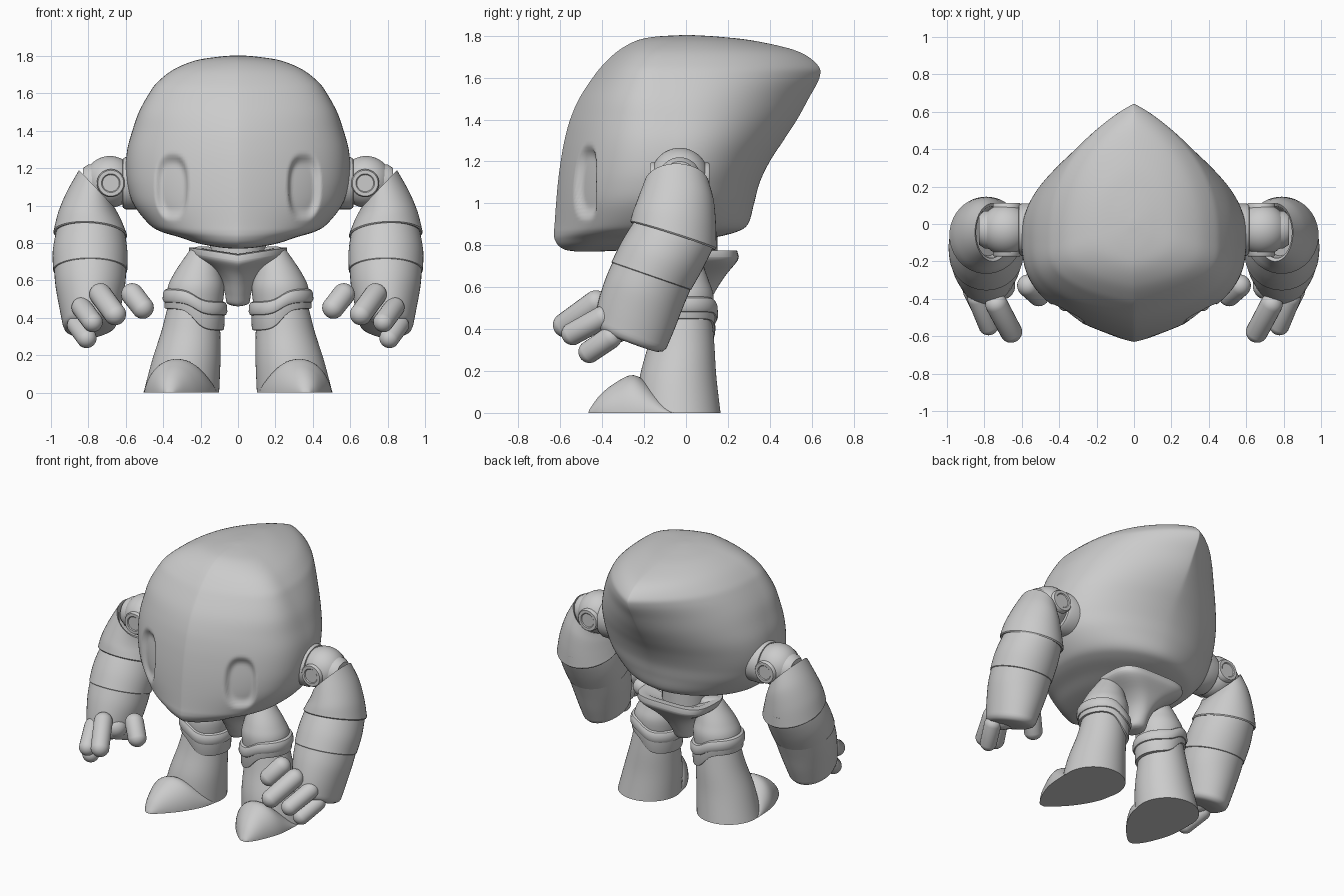
import bpy, bmesh
from math import sin, cos, pi, radians, tanh
from mathutils import Vector, Matrix


def finish(name, bm, mirror=False, angle=38):
    bmesh.ops.recalc_face_normals(bm, faces=bm.faces)
    me = bpy.data.meshes.new(name)
    bm.to_mesh(me)
    bm.free()
    ob = bpy.data.objects.new(name, me)
    bpy.context.collection.objects.link(ob)
    bpy.ops.object.select_all(action='DESELECT')
    ob.select_set(True)
    bpy.context.view_layer.objects.active = ob
    bpy.ops.object.shade_smooth_by_angle(angle=radians(angle))
    if mirror:
        ob.modifiers.new("Mirror", 'MIRROR')
    return ob


def loft(name, rings, mirror=False, angle=38):
    """Skin a list of closed point rings and cap both ends."""
    bm = bmesh.new()
    vs = [[bm.verts.new(p) for p in r] for r in rings]
    n = len(vs[0])
    for a, b in zip(vs, vs[1:]):
        for i in range(n):
            j = (i + 1) % n
            bm.faces.new((a[i], a[j], b[j], b[i]))
    bm.faces.new(vs[0])
    bm.faces.new(vs[-1])
    return finish(name, bm, mirror, angle)


def spline(rows, n):
    """Catmull-Rom through rows of numbers."""
    out = []
    for i in range(len(rows) - 1):
        p0, p1, p2 = rows[max(i - 1, 0)], rows[i], rows[i + 1]
        p3 = rows[min(i + 2, len(rows) - 1)]
        for k in range(n):
            t = k / n
            out.append([b + .5 * t * (c - a + t * (2*a - 5*b + 4*c - d + t * (3*(b - c) + d - a)))
                        for a, b, c, d in zip(p0, p1, p2, p3)])
    return out + [list(rows[-1])]


def oval(c, u, v, n=48):
    c, u, v = Vector(c), Vector(u), Vector(v)
    return [c + u * cos(2*pi*i/n) + v * sin(2*pi*i/n) for i in range(n)]


def tube(name, rows, mirror=True, angle=38):
    """Rows: centre xyz, u vector xz, v vector yz."""
    loft(name, [oval(r[:3], (r[3], 0, r[4]), (0, r[5], r[6])) for r in rows], mirror, angle)


def capsule(name, a, b, r, mirror=True):
    a, b = Vector(a), Vector(b)
    bm = bmesh.new()
    bmesh.ops.create_uvsphere(bm, u_segments=24, v_segments=16, radius=r)
    for v in bm.verts:
        if v.co.z > 1e-4:
            v.co.z += (b - a).length
    m = Matrix.Translation(a) @ (b - a).to_track_quat('Z', 'Y').to_matrix().to_4x4()
    bm.transform(m)
    finish(name, bm, mirror)


# Head: horizontal sections (z, front y, back y, half width, widest y, back sharpness)
head = [(.770, -.52, -.42, .03, -.47, .55), (.778, -.575, -.27, .11, -.43, .55),
        (.80, -.61, -.06, .22, -.33, .55), (.83, -.627, .10, .31, -.26, .55),
        (.86, -.63, .23, .41, -.18, .55), (.90, -.627, .295, .475, -.13, .55),
        (1.0, -.62, .325, .555, -.09, .55), (1.1, -.611, .352, .59, -.07, .57),
        (1.2, -.598, .40, .60, -.06, .61), (1.3, -.58, .465, .592, -.06, .68),
        (1.4, -.553, .53, .565, -.07, .77), (1.5, -.51, .585, .53, -.09, .85),
        (1.6, -.445, .637, .475, -.10, .9), (1.66, -.397, .628, .43, -.10, .86),
        (1.727, -.325, .53, .345, -.08, .75), (1.775, -.24, .33, .23, -.04, .65),
        (1.795, -.15, .16, .11, 0, .6), (1.803, -.02, .03, .02, 0, .55)]
N = 80
us = [1 - (1 - k / N) ** 1.4 for k in range(N + 1)]
rings = []
for z, yf, yb, hw, ym, q in spline(head, 6):
    p = 2.1 + (q - .55)
    half = [(hw * (1 - u**3) ** .82, ym + (yf - ym) * u) for u in reversed(us)]
    half += [(hw * max(1 - u**p, 0) ** q, ym + (yb - ym) * u) for u in us[1:]]
    ring = [(x, y) for x, y in half] + [(-x, y) for x, y in half[-2:0:-1]]
    pts = []
    for x, y in ring:
        # Oval eye recesses on the front
        d = abs((abs(x) - .355) / .09) ** 2.6 + abs((z - 1.10) / .18) ** 2.6
        if y < -.2 and d < 1:
            t = min((1 - d) / .7, 1)
            t = t * t * (3 - 2 * t)
            x -= .012 * t * (1 if x > 0 else -1)
            y += .03 * t
        pts.append((x, y, z))
    rings.append(pts)
loft("head", rings, angle=70)

# Neck
loft("neck", [oval((0, 0, z), (.15, 0, 0), (0, .15, 0)) for z in (.66, .86)])

# Pelvis: flared plate, pointed in front and square behind, tapering to a
# rounded crotch (z, half width, half depth)
pelvis = [(.465, .03, .04), (.48, .06, .07), (.53, .07, .10), (.60, .095, .14),
          (.66, .15, .18), (.72, .24, .23), (.745, .262, .24)]
rows = spline(pelvis, 4) + [[.775, .262, .232], [.775, .22, .19], [.72, .10, .10]]
rings = []
for z, w, d in rows:
    k = min(max((z - .55) / .15, 0), 1)
    r = []
    for i in range(64):
        a = 2 * pi * i / 64
        c, s = cos(a), sin(a)
        e = 1 + .2 * k if s < 0 else 1 - .5 * k
        x = w * abs(c) ** e * (1 if c > 0 else -1)
        y = d * abs(s) ** e * (1 if s > 0 else -1)
        dip = .04 * (1 - abs(x) / w) * w / .26 if y < 0 else 0
        r.append((x, y + .012, z - dip))
    rings.append(r)
loft("pelvis", rings)


# Legs: round sections (z, centre x, centre y, radius); step raises the outer side
def column(name, rows, step=0):
    rings = [[(p.x, p.y, p.z + step * tanh(3 * (p.x - x) / r)) for p in oval((x, y, z), (r, 0, 0), (0, r, 0), 64)]
             for z, x, y, r in rows]
    loft(name, rings, True)


column("thigh", spline([(.78, .185, -.01, .03), (.765, .188, -.01, .065), (.71, .20, -.015, .094),
                        (.63, .217, -.02, .129), (.55, .226, -.02, .152), (.42, .23, -.02, .14)], 5))
column("knee_cuff_rim", [(.525, .23, -.02, .14), (.515, .23, -.02, .163), (.50, .23, -.02, .171),
                         (.465, .23, -.02, .173), (.45, .23, -.02, .166), (.44, .23, -.02, .14)], .034)
column("knee_cuff", [(.49, .228, -.02, .158), (.40, .234, -.02, .16),
                     (.392, .234, -.02, .157), (.388, .234, -.02, .13)], .058)
column("shin", spline([(.46, .238, -.015, .138), (.33, .252, -.022, .157),
                       (.17, .277, -.038, .183), (.0, .303, -.037, .202)], 5))

# Toe cap: half-round sections (y, centre x, half width, height)
toe = [(-.465, .365, .012, .004), (-.455, .363, .03, .025), (-.41, .355, .072, .085),
       (-.34, .34, .12, .142), (-.25, .326, .165, .18), (-.16, .312, .19, .12), (-.06, .306, .2, .005)]
loft("toe_cap", [[(x + w * cos(pi*i/32), y, h * sin(pi*i/32)) for i in range(33)]
                 for y, x, w, h in spline(toe, 5)], True)


# Shoulder joint: flange on the head, shaft, ball and ringed bosses
def x_disc(name, rows):
    loft(name, [oval((x, -.03, 1.12), (0, r, 0), (0, 0, r)) for x, r in rows], True)


x_disc("shoulder_flange", [(.52, .14), (.60, .14), (.615, .132), (.62, .11)])
x_disc("shoulder_shaft", [(.58, .10), (.80, .10), (.83, .08)])
bm = bmesh.new()
bmesh.ops.create_uvsphere(bm, u_segments=40, v_segments=24, radius=.138,
                          matrix=Matrix.Translation((.685, -.03, 1.127)))
finish("shoulder_ball", bm, True)
for side, label in ((-1, "front"), (1, "back")):
    prof = [(.09, .075), (.135, .075), (.143, .069), (.143, .05), (.138, .045), (.138, .01)]
    loft(label + "_shoulder_boss", [oval((.68, -.03 + side * d, 1.12), (r, 0, 0), (0, 0, r), 32)
                                    for d, r in prof], True)

# Upper sleeve with a slanted opening facing the joint
sleeve = [(.755, -.045, 1.09, .095, .10, .155, 0), (.775, -.05, 1.01, .14, .065, .183, 0),
          (.787, -.055, .93, .174, .035, .198, -.03), (.79, -.06, .85, .197, .01, .206, -.065)]
tube("upper_sleeve", [(.78, -.05, 1.0, .07, .075, .12, 0), (.762, -.045, 1.085, .082, .087, .138, 0)]
     + spline(sleeve, 6) + [(.79, -.062, .843, .193, .01, .2, -.065), (.79, -.06, .85, .165, .01, .18, -.058)])

# Elbow section and forearm
tube("elbow", spline([(.79, -.03, .91, .165, 0, .175, -.058), (.79, -.06, .85, .185, 0, .19, -.06),
                      (.791, -.115, .75, .2, 0, .194, -.065), (.79, -.165, .655, .198, 0, .19, -.066)], 5)
     + [(.79, -.167, .652, .194, 0, .187, -.065), (.79, -.167, .652, .16, 0, .15, -.055)])
fore = spline([(.79, -.162, .66, .193, 0, .186, -.065), (.79, -.2, .57, .186, 0, .186, -.066),
               (.79, -.235, .47, .167, -.005, .182, -.067), (.79, -.265, .375, .147, -.01, .172, -.066)], 5)
tube("forearm", fore + [(.79, -.271, .357, .139, -.01, .162, -.062), (.79, -.275, .346, .12, -.01, .143, -.054),
                        (.79, -.277, .342, .06, -.005, .07, -.028)])

# Fingers and thumb
for name, a, b, r in (("index_finger", (.735, -.43, .525), (.658, -.575, .42), .06),
                      ("middle_finger", (.835, -.40, .455), (.778, -.54, .378), .055),
                      ("little_finger", (.86, -.36, .36), (.81, -.46, .292), .054),
                      ("thumb", (.565, -.33, .525), (.51, -.38, .455), .06),
                      ("knuckle", (.71, -.33, .46), (.81, -.33, .41), .075)):
    capsule(name, a, b, r)
